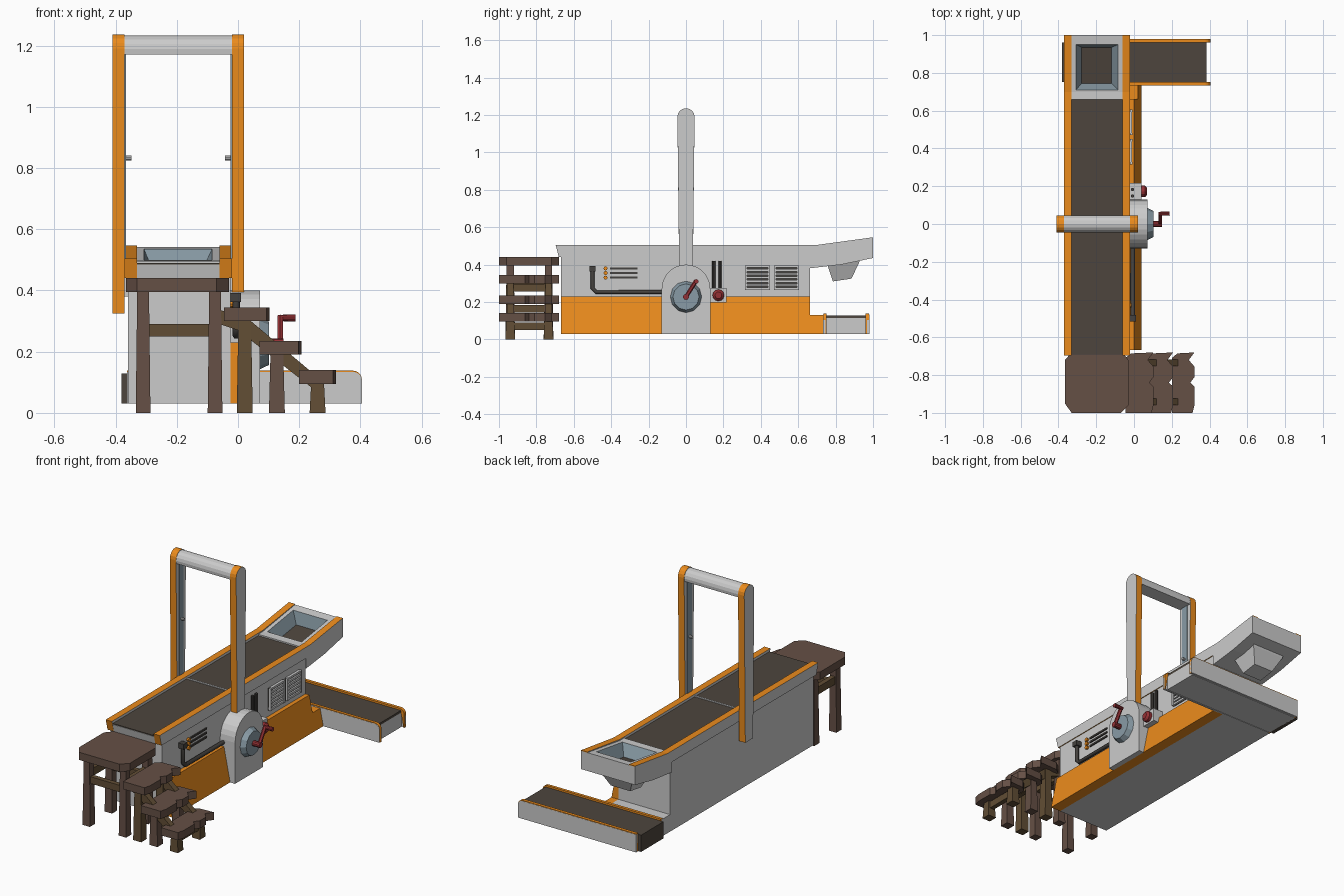
import bpy, bmesh, math
from mathutils import Vector

if "Cube" in bpy.data.objects:
    bpy.data.objects.remove(bpy.data.objects["Cube"])


def mat(name, r, g, b):
    m = bpy.data.materials.new(name)
    m.diffuse_color = (r, g, b, 1)
    m.use_nodes = True
    m.node_tree.nodes["Principled BSDF"].inputs["Base Color"].default_value = m.diffuse_color
    return m


ORANGE = mat("orange", 0.83, 0.26, 0.012)
BELT = mat("belt", 0.075, 0.06, 0.047)
WOOD = mat("wood", 0.13, 0.08, 0.06)
WOOD2 = mat("light_wood", 0.12, 0.075, 0.035)
RED = mat("red", 0.3, 0.03, 0.035)
STEEL = mat("blue_steel", 0.25, 0.33, 0.38)
DARK = mat("dark", 0.06, 0.055, 0.05)


def finish(name, bm, m=None, grey_sides=False):
    bmesh.ops.recalc_face_normals(bm, faces=bm.faces)
    me = bpy.data.meshes.new(name)
    me.materials.append(m)
    if grey_sides:
        me.materials.append(None)
        bm.normal_update()
        for f in bm.faces:
            f.material_index = int(abs(f.normal.x) > 0.9)
    bm.to_mesh(me)
    bm.free()
    ob = bpy.data.objects.new(name, me)
    bpy.context.collection.objects.link(ob)
    return ob


def prism_bm(pts, axis, a, b):
    # extrude a 2D profile along an axis; x: (y,z), y: (x,z), z: (x,y)
    bm = bmesh.new()
    def place(p, t):
        v = list(p)
        v.insert("xyz".index(axis), t)
        return bm.verts.new(v)
    lo = [place(p, a) for p in pts]
    hi = [place(p, b) for p in pts]
    bm.faces.new(lo)
    bm.faces.new(hi)
    n = len(pts)
    for i in range(n):
        j = (i + 1) % n
        bm.faces.new((lo[i], lo[j], hi[j], hi[i]))
    return bm


def prism(name, pts, axis, a, b, m=None, grey_sides=False):
    return finish(name, prism_bm(pts, axis, a, b), m, grey_sides)


def box(name, x, y, z, m=None, grey_sides=False):
    return prism(name, [(x[0], y[0]), (x[1], y[0]), (x[1], y[1]), (x[0], y[1])],
                 "z", z[0], z[1], m, grey_sides)


def rod(name, p, q, r1, r2=None, n=10, m=None):
    p, q = Vector(p), Vector(q)
    bm = bmesh.new()
    bmesh.ops.create_cone(bm, cap_ends=True, segments=n, radius1=r1,
                          radius2=r1 if r2 is None else r2, depth=(q - p).length)
    rot = (q - p).to_track_quat("Z", "Y").to_matrix().to_4x4()
    rot.translation = (p + q) / 2
    bm.transform(rot)
    return finish(name, bm, m)


def arc(cx, cy, r, a0, a1, n):
    return [(cx + r * math.cos(math.radians(a0 + (a1 - a0) * i / n)),
             cy + r * math.sin(math.radians(a0 + (a1 - a0) * i / n))) for i in range(n + 1)]


# main body and belt
prism("body", [(-.668, .03), (.735, .03), (.735, .13), (.662, .13), (.662, .485), (-.69, .485),
               (-.68, .44), (-.668, .44)], "x", -.36, -.025)
box("main_belt", (-.33, -.06), (-.688, .70), (.483, .49), BELT)
for y in (0, .695):
    box("belt_divider", (-.33, -.06), (y - .006, y + .006), (.48, .494))
for x in (-.37, -.06):
    prism("belt_rail", [(-.697, .505), (-.68, .44), (.70, .44), (.70, .505)], "x", x, x + .04, ORANGE, True)

# sloped lower side panel, with a low extension to the side conveyor
for y0, y1, x1, z1 in ((-.668, .662, .0, .23), (.662, .735, .02, .13)):
    prism("lower_panel", [(-.026, .03), (.04, .03), (x1, z1), (-.026, z1)], "y", y0, y1, ORANGE)

# tilted end tray with a sunken funnel
bm = prism_bm([(.66, .38), (.83, .40), (1, .435), (1, .542), (.70, .498), (.66, .498)], "x", -.37, -.02)
bm.normal_update()
top = max(bm.faces, key=lambda f: f.calc_center_median().z)


def shape(f, x0, x1, y0, y1, drop):
    c = f.calc_center_median()
    for v in f.verts:
        x = x0 if v.co.x < c.x else x1
        y = y0 if v.co.y < c.y else y1
        v.co = (x, y, .498 + (y - .70) * .147 - drop)


bmesh.ops.inset_individual(bm, faces=[top], thickness=.02)
shape(top, -.307, -.085, .71, .95, 0)
bmesh.ops.inset_individual(bm, faces=[top], thickness=.02)
shape(top, -.277, -.118, .745, .935, .07)
tray = finish("end_tray", bm)
tray.data.materials.append(BELT)
tray.data.materials.append(STEEL)
for f in tray.data.polygons:
    c = f.center
    if -.32 < c.x < -.07 and .70 < c.y < .96 and .4 < c.z < .52 and abs(f.normal.x) < .99 and f.normal.z > 0:
        inner = all(-.31 < tray.data.vertices[i].co.x < -.08 for i in f.vertices)
        if inner:
            f.material_index = 1 if f.normal.z > .95 else 2
for x in (-.37, -.06):
    prism("tray_rail", [(.70, .497), (1, .541), (1, .546), (.70, .505)], "x", x, x + .04, ORANGE, True)

# spout under the tray
bm = prism_bm([(.755, .40), (.93, .43), (.925, .41), (.885, .325), (.785, .31)], "x", -.30, -.09)
for v in bm.verts:
    if v.co.z < .35:
        v.co.x = -.195 + (v.co.x + .195) * .6
finish("tray_spout", bm)

# side conveyor
end = arc(.375, .108, .03, 90, 0, 5)
for y0, y1 in ((.733, .752), (.96, .98)):
    outer = y0 if y0 < .8 else y1 - .012
    prism("conveyor_side", [(-.362, .03)] + [(-.362, .134)] + [(x, z - .004) for x, z in end] + [(.405, .03)],
          "y", outer, outer + .012)
    prism("conveyor_rim", [(-.362, .03), (-.362, .138)] + end + [(.405, .03), (.400, .03), (.385, .115),
          (.36, .125), (-.35, .125), (-.35, .03)], "y", y0 + .001, y1 - .001, ORANGE)
box("side_belt", (-.378, .385), (.752, .96), (.115, .128), BELT)
box("side_belt_end", (-.38, -.355), (.752, .96), (.03, .128), BELT)
box("conveyor_bed", (-.36, .385), (.748, .964), (.03, .115))

# arch with rounded tops
for name, x, z0, inside in (("left_post", -.41, .325, -.37), ("right_post", -.02, .36, -.02)):
    prism(name, [(-.036, z0), (.036, z0)] + arc(0, 1.19, .046, 0, 180, 8), "x", x, x + .04, ORANGE, True)
    s = 1 if x < -.2 else -1
    a, b = sorted((inside - s * .001, inside + s * .004))
    box("post_channel", (a, b), (-.02, .02), (.49, 1.17), STEEL)
    rod("sensor_pin", (inside, 0, .832), (inside + s * .022, 0, .832), .008)
prism("top_bar", [(-.043, 1.17), (.043, 1.17)] + arc(0, 1.188, .045, 0, 180, 8), "x", -.37, -.02)

# crank housing, dial and handle
prism("crank_housing", [(-.13, .03), (.13, .03)] + arc(0, .27, .13, 0, 180, 14), "x", -.026, .072)
rod("dial", (.07, 0, .227), (.102, 0, .227), .085, .07, 12, STEEL)
rod("crank_hub", (.10, 0, .227), (.148, 0, .227), .016, m=RED)
rod("crank_arm", (.138, -.006, .218), (.138, .055, .315), .011, n=6, m=RED)
rod("crank_grip", (.13, .055, .31), (.188, .055, .31), .010, .012, m=RED)

# bent pipe
cu = bpy.data.curves.new("side_pipe", "CURVE")
cu.dimensions = "3D"
cu.bevel_depth = .012
cu.bevel_resolution = 1
path = [(-.50, .385), (-.50, .275), (-.48, .253), (-.12, .253)]
sp = cu.splines.new("POLY")
sp.points.add(len(path) - 1)
for p, (y, z) in zip(sp.points, path):
    p.co = (-.006, y, z, 1)
pipe = bpy.data.objects.new("side_pipe", cu)
bpy.context.collection.objects.link(pipe)
cu.materials.append(DARK)
bpy.context.view_layer.objects.active = pipe
pipe.select_set(True)
bpy.ops.object.convert(target="MESH")
box("pipe_socket", (-.026, .01), (-.517, -.483), (.362, .392), DARK)

# indicator lights and slots
for z in (.38, .355, .33):
    rod("indicator_light", (-.026, -.43, z), (-.012, -.43, z), .011, n=8, m=ORANGE)
    box("indicator_slot", (-.026, -.018), (-.405, -.26), (z - .005, z + .005), DARK)

# stop button with its two feed pipes
box("button_box", (-.026, .04), (.13, .217), (.197, .275))
rod("stop_button", (.04, .173, .236), (.058, .173, .236), .031, n=12, m=RED)
rod("stop_button_cap", (.058, .173, .236), (.07, .173, .236), .031, .018, 12, RED)
for y in (.148, .182):
    rod("feed_pipe", (-.008, y, .27), (-.008, y, .42), .009, n=8, m=DARK)

# slatted vents
for y in (.315, .47):
    box("vent_back", (-.026, -.019), (y, y + .135), (.265, .395), DARK)
    for a, b in ((y, y + .012), (y + .123, y + .135)):
        box("vent_frame", (-.026, -.008), (a, b), (.265, .395))
    for i in range(7):
        z = .265 + i * .0198
        box("vent_slat", (-.026, -.01), (y + .012, y + .123), (z, z + .012))


# rough wooden stool and steps
def leg(x, y, h, m, w=.024):
    bm = prism_bm([(x - w, y - w), (x + w, y - w), (x + w, y + w), (x - w, y + w)], "z", 0, h)
    for v in bm.verts:
        if v.co.z > .01:
            v.co.x = x + (v.co.x - x) * .8
            v.co.y = y + (v.co.y - y) * .8
    finish("wood_leg", bm, m)


prism("stool_seat", [(-.33, -1), (-.07, -1), (-.03, -.96), (-.03, -.72), (-.06, -.68), (-.33, -.68),
                     (-.366, -.72), (-.366, -.95)], "z", .395, .44, WOOD)
for y in (-.94, -.735):
    for x in (-.31, -.075):
        leg(x, y, .40, WOOD)
    box("stool_rail", (-.31, -.075), (y - .014, y + .014), (.25, .29), WOOD2)
    prism("step_stringer", [(-.09, .345), (-.09, .30), (0, .27), (.25, .075), (.28, .10), (.03, .31)],
          "y", y - .017, y + .017, WOOD2)
for x in (-.31, -.075):
    box("stool_rail", (x - .014, x + .014), (-.94, -.735), (.28, .325), WOOD2)

for x0, x1, z, lx, m in ((-.045, .103, .345, .022, WOOD2), (.07, .207, .235, .127, WOOD), (.20, .32, .14, .26, WOOD2)):
    prism("step", [(x0, -1), (x1 - .01, -1), (x1, -.96), (x1, -.86), (x1 - .022, -.84), (x1, -.81),
                   (x1, -.755), (x1 - .03, -.72), (x1, -.68), (x0 + .03, -.685), (x0, -.71)],
          "z", z - .045, z, WOOD)
    for y in (-.94, -.735):
        leg(lx, y, z - .04, m, .026)
    box("step_brace", (lx - .014, lx + .014), (-.94, -.735), (z - .09, z - .05), WOOD2)
